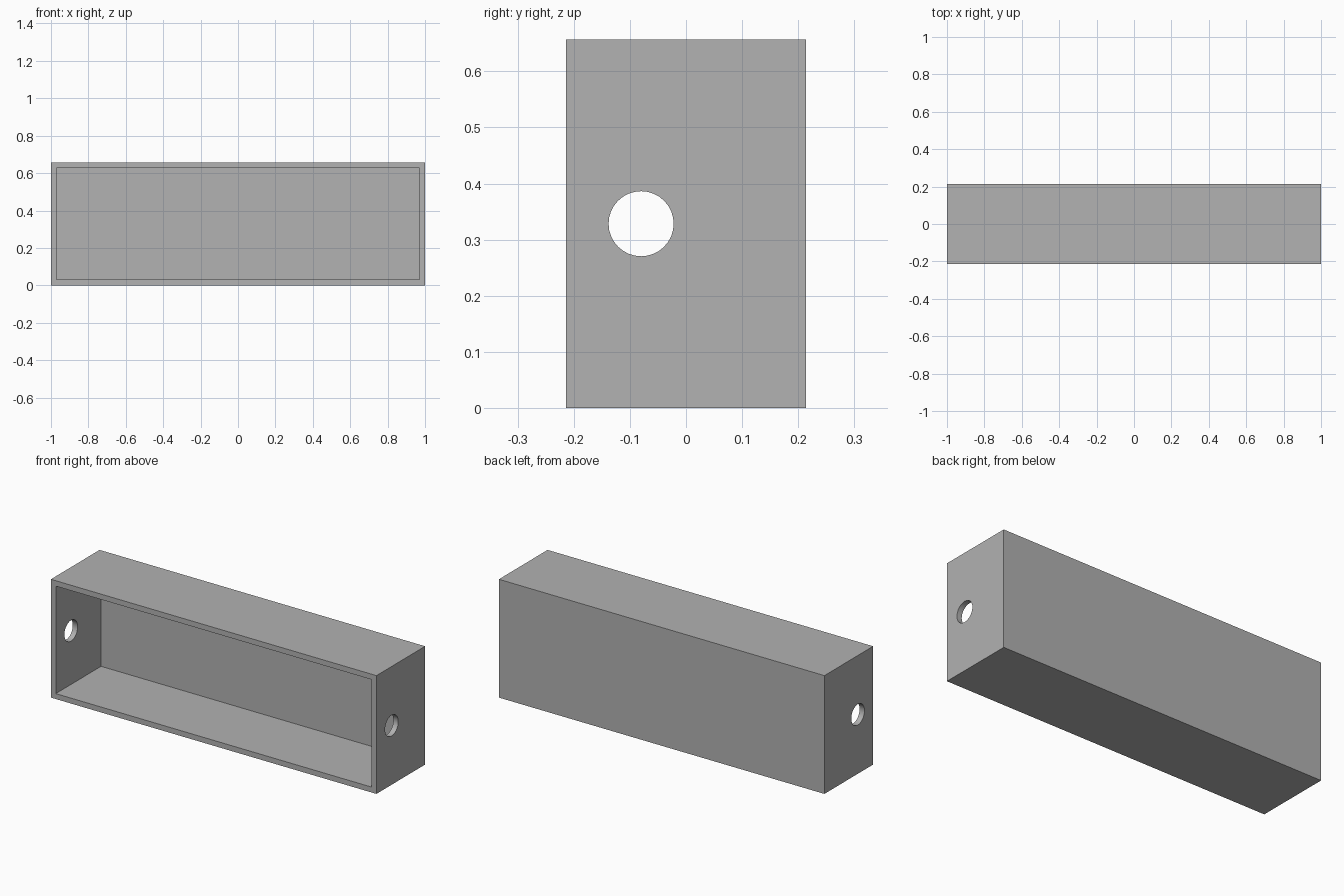
import bpy
import math

WIDTH, DEPTH, HEIGHT = 2.0, 0.427, 0.657
WALL = 0.03
HOLE_RADIUS, HOLE_Y = 0.058, -0.08

old = bpy.data.objects.get("Cube")
if old:
    bpy.data.objects.remove(old, do_unlink=True)

# Single plain grey
grey = bpy.data.materials.new("grey")
grey.use_nodes = True
colour = (0.445, 0.445, 0.445, 1)
grey.diffuse_color = colour
grey.node_tree.nodes["Principled BSDF"].inputs["Base Color"].default_value = colour


def box(name, size, location):
    bpy.ops.mesh.primitive_cube_add(size=1, location=location)
    ob = bpy.context.object
    ob.name = name
    ob.scale = size
    bpy.ops.object.transform_apply(location=False, rotation=False, scale=True)
    ob.data.materials.append(grey)
    return ob


def cut(target, cutter):
    mod = target.modifiers.new(cutter.name, "BOOLEAN")
    mod.operation = "DIFFERENCE"
    mod.solver = "EXACT"
    mod.object = cutter
    bpy.context.view_layer.objects.active = target
    bpy.ops.object.modifier_apply(modifier=mod.name)
    bpy.data.objects.remove(cutter, do_unlink=True)


# Outer case
case = box("case", (WIDTH, DEPTH, HEIGHT), (0, 0, HEIGHT / 2))

# Cavity open to the front, leaving a back wall
cavity = box("cavity_cutter", (WIDTH - 2 * WALL, DEPTH, HEIGHT - 2 * WALL),
             (0, -WALL, HEIGHT / 2))
cut(case, cavity)

# Round hole through both end walls
bpy.ops.mesh.primitive_cylinder_add(vertices=32, radius=HOLE_RADIUS, depth=WIDTH + 1,
                                    location=(0, HOLE_Y, HEIGHT / 2),
                                    rotation=(0, math.pi / 2, 0))
hole = bpy.context.object
hole.name = "hole_cutter"
hole.data.materials.append(grey)
cut(case, hole)

# Smooth hole walls, crisp edges elsewhere
bpy.ops.object.select_all(action="DESELECT")
case.select_set(True)
bpy.context.view_layer.objects.active = case
bpy.ops.object.shade_smooth_by_angle(angle=math.radians(30))
